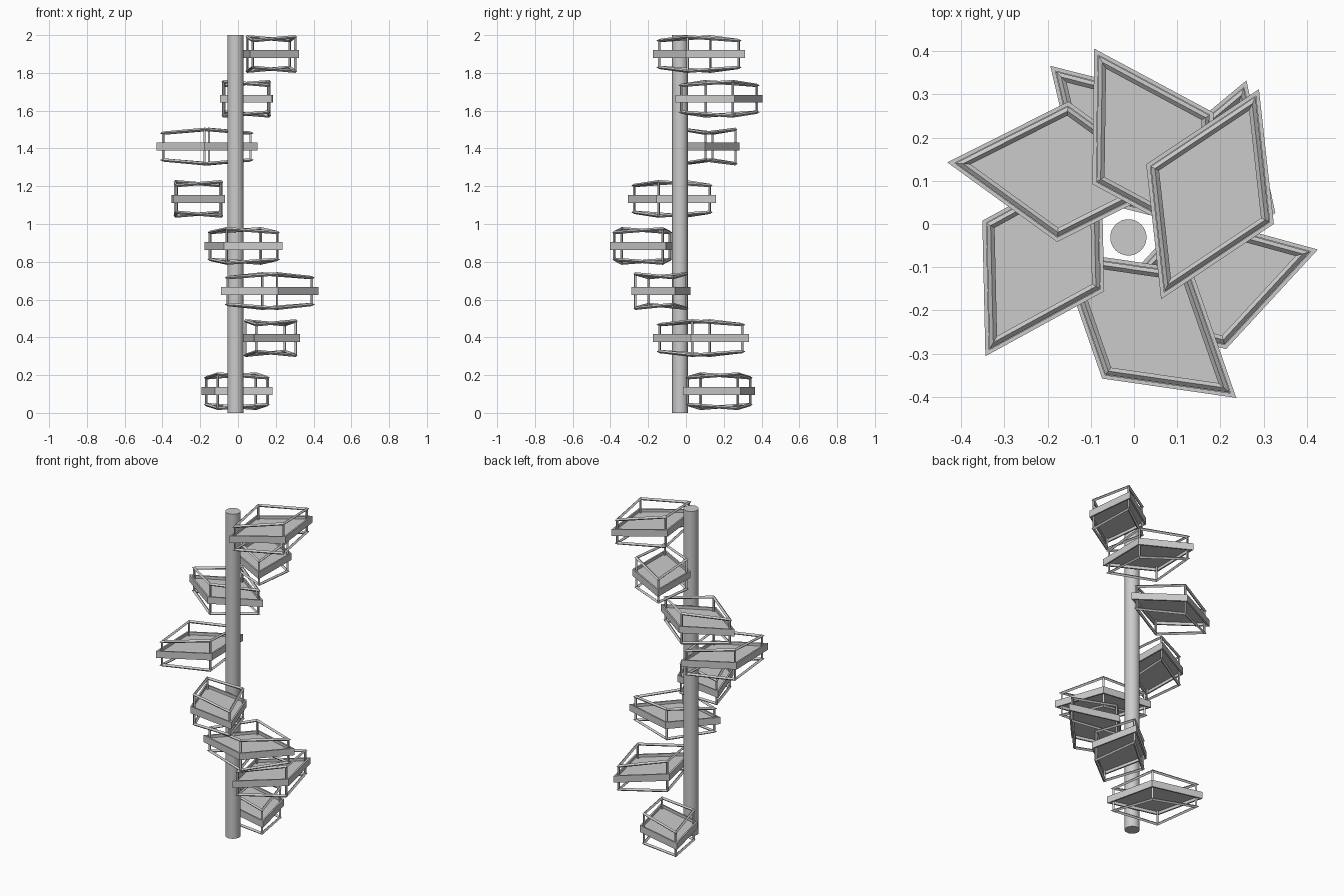
import bpy, bmesh, math
from mathutils import Matrix

if "Cube" in bpy.data.objects:
    bpy.data.objects.remove(bpy.data.objects["Cube"])

LONG, SHORT = 0.268, 0.163                      # rhombus half diagonals
INRADIUS = LONG * SHORT / math.hypot(LONG, SHORT)


def corners(inset):
    """Rhombus corners moved inward by an even border."""
    k = 1 - inset / INRADIUS
    return [(LONG * k, 0), (0, SHORT * k), (-LONG * k, 0), (0, -SHORT * k)]


def ring(bm, profile, acute_z=0.0, obtuse_z=0.0):
    """Sweep a closed (inset, height) profile around the rhombus with mitred corners."""
    loops = []
    for inset, h in profile:
        loops.append([bm.verts.new((x, y, h + (obtuse_z if i % 2 else acute_z)))
                      for i, (x, y) in enumerate(corners(inset))])
    n = len(profile)
    for p in range(n):
        a, b = loops[p], loops[(p + 1) % n]
        for i in range(4):
            j = (i + 1) % 4
            bm.faces.new((a[i], a[j], b[j], b[i]))


def finish(bm, name, matrix):
    bmesh.ops.recalc_face_normals(bm, faces=bm.faces)
    me = bpy.data.meshes.new(name)
    bm.to_mesh(me)
    bm.free()
    ob = bpy.data.objects.new(name, me)
    ob.matrix_world = matrix
    bpy.context.collection.objects.link(ob)


def platform(num, x, y, z, angle):
    m = Matrix.Translation((x, y, z)) @ Matrix.Rotation(math.radians(angle), 4, 'Z')

    # flat tray floor
    bm = bmesh.new()
    low = [bm.verts.new((cx, cy, -0.004)) for cx, cy in corners(0.001)]
    top = bmesh.ops.extrude_face_region(bm, geom=[bm.faces.new(low)])
    bmesh.ops.translate(bm, vec=(0, 0, 0.008),
                        verts=[v for v in top['geom'] if isinstance(v, bmesh.types.BMVert)])
    finish(bm, f"shelf_floor_{num}", m)

    # upright outer band
    bm = bmesh.new()
    ring(bm, [(0, -0.021), (0, 0.021), (0.009, 0.021), (0.009, -0.021)])
    finish(bm, f"shelf_band_{num}", m)

    # upper and lower rails, bent away from the floor at the wide corners
    bm = bmesh.new()
    r = 0.009
    diamond = [(0.019 - r, 0), (0.019, r), (0.019 + r, 0), (0.019, -r)]
    for s in (1, -1):
        ring(bm, diamond, s * 0.071, s * 0.091)
    finish(bm, f"shelf_rails_{num}", m)

    # corner posts
    bm = bmesh.new()
    for i, (cx, cy) in enumerate(corners(0.019)):
        h = 0.182 if i % 2 else 0.142
        bmesh.ops.create_cube(bm, size=1, matrix=Matrix.Translation((cx, cy, 0))
                              @ Matrix.Diagonal((0.01, 0.01, h, 1)))
    finish(bm, f"shelf_posts_{num}", m)


# central pole
bpy.ops.mesh.primitive_cylinder_add(vertices=32, radius=0.042, depth=2,
                                    location=(-0.013, -0.031, 1))
bpy.context.object.name = "pole"
bpy.ops.object.shade_smooth_by_angle()

# spiral of shelves: x, y, z, direction of the long diagonal
for n, p in enumerate([(-0.006, 0.175, 0.115, 134.5), (0.173, 0.079, 0.396, 71),
                       (0.168, -0.133, 0.645, 16), (0.030, -0.232, 0.884, -39.5),
                       (-0.210, -0.074, 1.133, 60), (-0.165, 0.121, 1.41, 175.4),
                       (0.044, 0.175, 1.663, 120.5), (0.176, 0.069, 1.90, 65)], 1):
    platform(n, *p)
